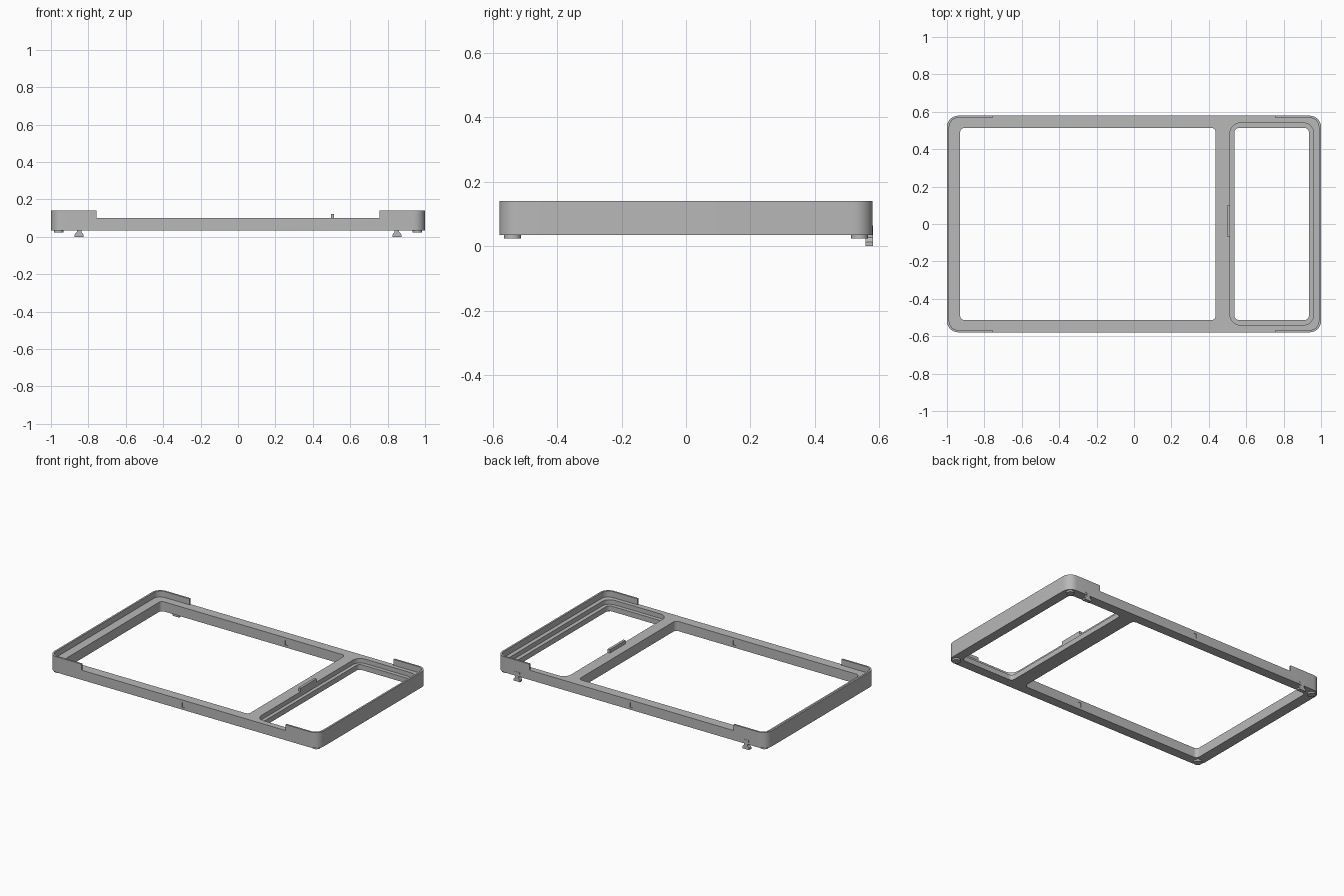
import bpy, bmesh
from math import sin, cos, pi, radians

cube = bpy.data.objects.get("Cube")
if cube:
    bpy.data.objects.remove(cube, do_unlink=True)

grey = bpy.data.materials.new("plain grey")
grey.use_nodes = True
colour = (0.48, 0.48, 0.48, 1)
grey.diffuse_color = colour
grey.node_tree.nodes["Principled BSDF"].inputs["Base Color"].default_value = colour


def prism(name, base, offset):
    """Extrude a closed outline of 3D points along an offset."""
    bm = bmesh.new()
    face = bm.faces.new([bm.verts.new(p) for p in base])
    moved = bmesh.ops.extrude_face_region(bm, geom=[face])["geom"]
    bmesh.ops.translate(bm, vec=offset,
                        verts=[v for v in moved if isinstance(v, bmesh.types.BMVert)])
    bmesh.ops.recalc_face_normals(bm, faces=bm.faces)
    mesh = bpy.data.meshes.new(name)
    bm.to_mesh(mesh)
    bm.free()
    mesh.materials.append(grey)
    obj = bpy.data.objects.new(name, mesh)
    bpy.context.collection.objects.link(obj)
    return obj


def rounded_slab(name, x0, x1, y0, y1, z0, z1, r, steps=8):
    """Upright slab with rounded vertical corners; r = 0 gives a box."""
    corners = [(x1 - r, y1 - r), (x0 + r, y1 - r), (x0 + r, y0 + r), (x1 - r, y0 + r)]
    pts = []
    for i, (cx, cy) in enumerate(corners):
        for k in range(steps + 1 if r else 1):
            a = (i + k / steps) * pi / 2
            pts.append((cx + r * cos(a), cy + r * sin(a), z0))
    return prism(name, pts, (0, 0, z1 - z0))


def cut(target, cutter):
    cutter.hide_render = True
    mod = target.modifiers.new("cut", 'BOOLEAN')
    mod.operation, mod.solver, mod.object = 'DIFFERENCE', 'EXACT', cutter
    bpy.context.view_layer.objects.active = target
    bpy.ops.object.modifier_apply(modifier=mod.name)
    bpy.data.objects.remove(cutter, do_unlink=True)


def smooth(obj):
    bpy.ops.object.select_all(action='DESELECT')
    obj.select_set(True)
    bpy.context.view_layer.objects.active = obj
    bpy.ops.object.shade_smooth_by_angle(angle=radians(30))


BOTTOM, DECK, TOP = 0.035, 0.10, 0.14
HALF_Y = 0.579

# Frame with raised end rims
frame = rounded_slab("frame", -1, 1, -HALF_Y, HALF_Y, BOTTOM, TOP, 0.06)
cut(frame, rounded_slab("rim_cavity", -0.988, 0.988, -0.567, 0.567, DECK, 0.2, 0.048))
cut(frame, rounded_slab("rim_gap", -0.757, 0.757, -0.7, 0.7, DECK, 0.2, 0))

# Two openings, and a stepped ledge around the smaller one
cut(frame, rounded_slab("large_opening", -0.93, 0.437, -0.514, 0.514, 0, 0.2, 0.025))
cut(frame, rounded_slab("ledge", 0.513, 0.961, -0.54, 0.54, 0.07, 0.2, 0.055))
cut(frame, rounded_slab("small_opening", 0.537, 0.935, -0.514, 0.514, 0, 0.2, 0.025))

# Small notches at the middle of the long sides
for side in (-1, 1):
    for y in (side * HALF_Y, side * 0.514):
        cut(frame, rounded_slab("notch", -0.01, 0.01, y - 0.004, y + 0.004, 0.05, 0.082, 0))
smooth(frame)

# Tab on the crossbar
rounded_slab("crossbar_tab", 0.496, 0.513, -0.068, 0.098, DECK - 0.005, 0.123, 0)

# Round pads under the corners
for x in (-0.958, 0.958):
    for y in (-0.538, 0.538):
        r = 0.026
        pad = rounded_slab("corner_pad", x - r, x + r, y - r, y + r, 0.024, BOTTOM + 0.003, r * 0.999)
        smooth(pad)

# Waisted clips below the back edge
half = [(0.024, 0), (0.024, 0.012), (0.012, 0.026), (0.012, 0.045), (0.022, 0.052), (0.022, 0.064)]
outline = half + [(-x, z) for x, z in reversed(half)]
for cx in (-0.85, 0.85):
    prism("back_clip", [(cx + x, 0.556, z) for x, z in outline], (0, 0.0245, 0))
